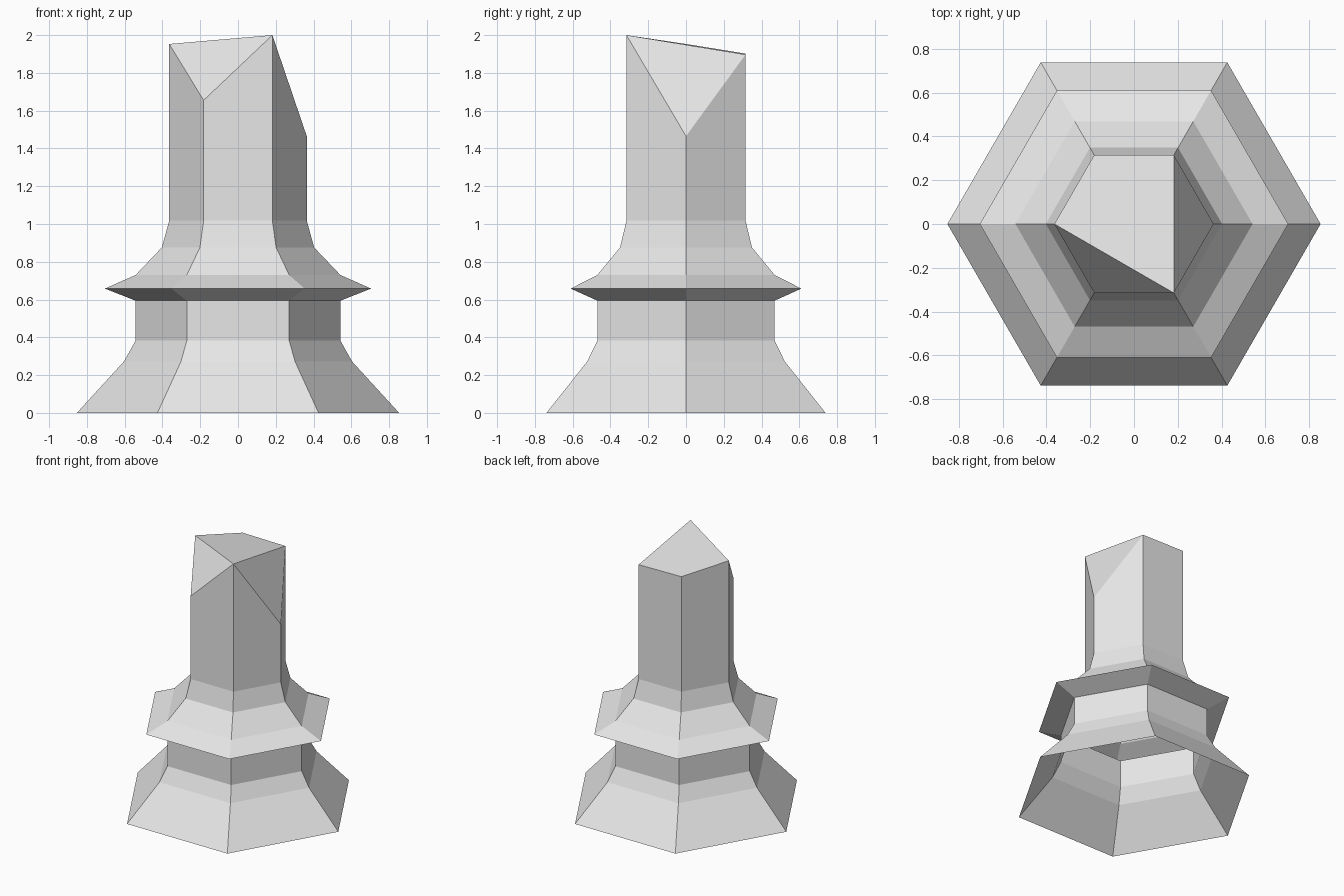
import bpy
from math import cos, sin, radians

default_cube = bpy.data.objects.get("Cube")
if default_cube:
    bpy.data.objects.remove(default_cube, do_unlink=True)

SIDES = 6
stone = bpy.data.materials.new("pale grey stone")
stone.use_nodes = True
grey = (0.8, 0.8, 0.8, 1.0)
stone.diffuse_color = grey
stone.node_tree.nodes["Principled BSDF"].inputs["Base Color"].default_value = grey


def ring(radius, heights):
    """One hexagonal ring, corners starting on +x and going anticlockwise."""
    step = 360 / SIDES
    return [(radius * cos(radians(i * step)), radius * sin(radians(i * step)), z)
            for i, z in enumerate(heights)]


def hex_shell(name, profile, caps=()):
    """Skin a stack of (radius, height) rings; a height may be a list per corner."""
    verts, faces = [], []
    for radius, z in profile:
        verts += ring(radius, z if isinstance(z, list) else [z] * SIDES)
    for level in range(len(profile) - 1):
        low, high = level * SIDES, (level + 1) * SIDES
        for i in range(SIDES):
            j = (i + 1) % SIDES
            faces.append((low + i, low + j, high + j, high + i))
    top = (len(profile) - 1) * SIDES
    faces += [tuple(top + i for i in cap) for cap in caps]
    mesh = bpy.data.meshes.new(name)
    mesh.from_pydata(verts, [], faces)
    mesh.materials.append(stone)
    mesh.update()
    obj = bpy.data.objects.new(name, mesh)
    bpy.context.collection.objects.link(obj)
    return obj


# Flared foot with a straight neck, open underneath
hex_shell("flared_base", [(0.853, 0), (0.604, 0.272), (0.542, 0.383), (0.542, 0.594)])

# Projecting collar, sweeping in to the shaft
hex_shell("collar", [(0.542, 0.594), (0.705, 0.658), (0.542, 0.73),
                     (0.403, 0.876), (0.364, 1.018)])

# Shaft broken off along one main slope and two chipped corners
broken_edge = [1.465, 1.897, 1.902, 1.953, 1.655, 2.0]
hex_shell("broken_shaft", [(0.364, 1.018), (0.364, broken_edge)],
          caps=[(1, 2, 3, 5), (3, 4, 5), (5, 0, 1)])
